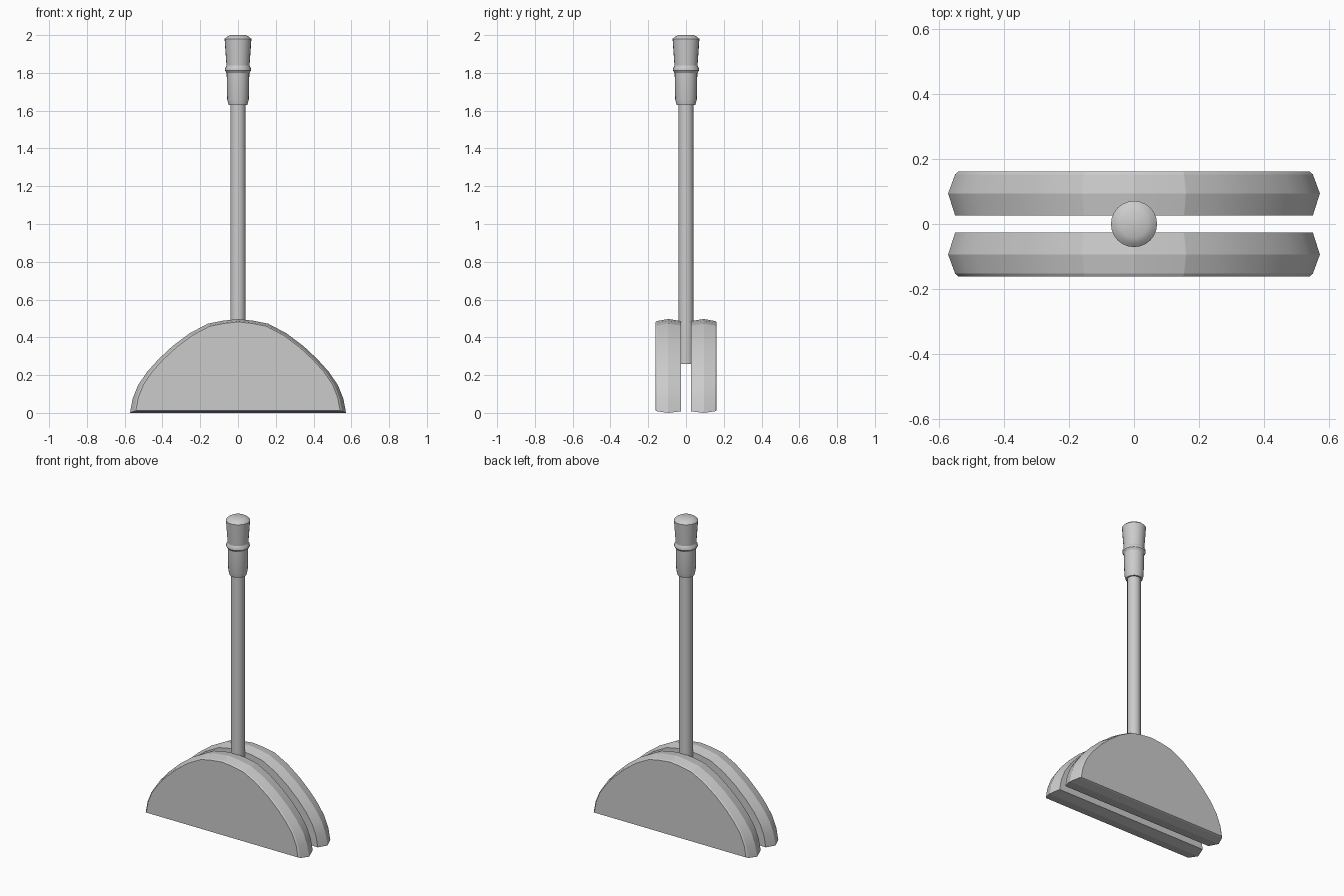
import bpy, bmesh, math

if "Cube" in bpy.data.objects:
    bpy.data.objects.remove(bpy.data.objects["Cube"])


def make_object(name, bm, angle):
    bmesh.ops.recalc_face_normals(bm, faces=bm.faces[:])
    mesh = bpy.data.meshes.new(name)
    bm.to_mesh(mesh)
    bm.free()
    ob = bpy.data.objects.new(name, mesh)
    bpy.context.collection.objects.link(ob)
    bpy.ops.object.select_all(action='DESELECT')
    ob.select_set(True)
    bpy.context.view_layer.objects.active = ob
    bpy.ops.object.shade_smooth_by_angle(angle=math.radians(angle))
    return ob


def loft(name, rings, angle):
    """Skin a list of matching closed rings and cap both ends."""
    bm = bmesh.new()
    loops = [[bm.verts.new(p) for p in ring] for ring in rings]
    for a, b in zip(loops, loops[1:]):
        for i in range(len(a)):
            j = (i + 1) % len(a)
            bm.faces.new((a[i], a[j], b[j], b[i]))
    bm.faces.new(loops[0])
    bm.faces.new(loops[-1])
    return make_object(name, bm, angle)


def turned(name, profile, sides=24):
    """Round part from (radius, z) pairs."""
    rings = [[(r * math.cos(k * math.tau / sides), r * math.sin(k * math.tau / sides), z)
              for k in range(sides)] for r, z in profile]
    return loft(name, rings, 30)


# Half-dome outline of the plates, right half then mirrored
half = [(0.572, 0.0), (0.558, 0.075), (0.53, 0.145), (0.483, 0.215), (0.42, 0.285),
        (0.345, 0.355), (0.255, 0.422), (0.16, 0.472), (0.08, 0.488)]
outline = half + [(0, 0.497)] + [(-x, z) for x, z in reversed(half)]

# Plate thickness: ridge in the middle, bevelled towards both faces
CENTRE_Z = 0.22
section = [(0.026, 0.962), (0.094, 1.0), (0.153, 0.962), (0.161, 0.945)]


def plate(name, side):
    rings = [[(x * s, side * y, CENTRE_Z + (z - CENTRE_Z) * s) for x, z in outline]
             for y, s in section]
    loft(name, rings, 12)


plate("front_plate", -1)
plate("back_plate", 1)

# Shaft reaching down between the plates
turned("shaft", [(0.04, 0.26), (0.04, 1.66)])

# Flared grip with a raised collar
turned("grip", [(0.05, 1.63), (0.057, 1.66), (0.060, 1.80), (0.069, 1.813),
                (0.069, 1.823), (0.061, 1.838), (0.071, 1.98), (0.060, 1.99), (0.042, 2.0)])
